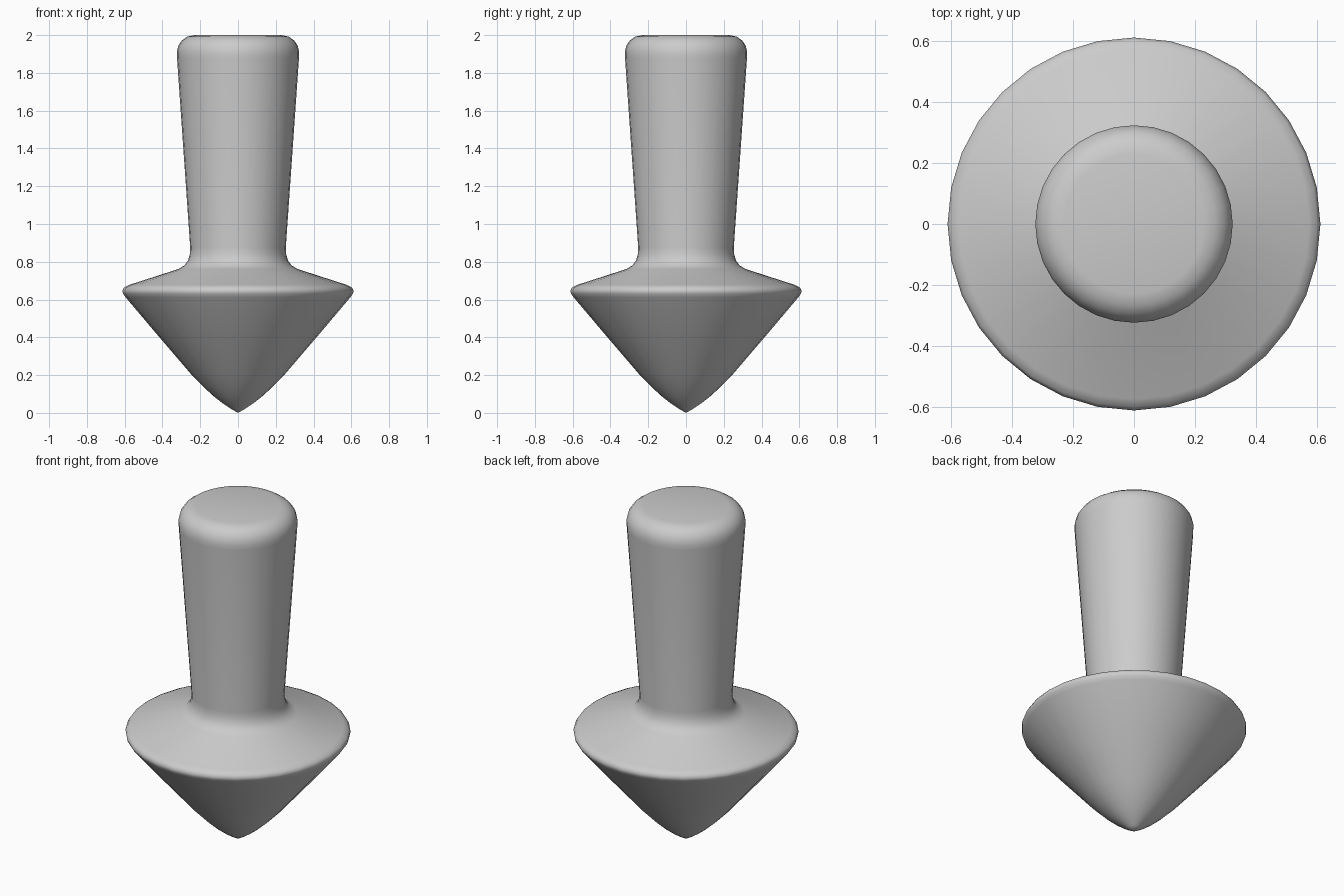
import bpy
import bmesh
from math import tau

if "Cube" in bpy.data.objects:
    bpy.data.objects.remove(bpy.data.objects["Cube"])

SIDES = 32

# Half profile (radius, height) from the pointed tip to the flat top
profile = [
    (0, 0), (0.035, 0.02), (0.08, 0.05), (0.125, 0.085), (0.18, 0.135),  # rounded tip
    (0.25, 0.207), (0.42, 0.405), (0.595, 0.612),                        # lower cone
    (0.609, 0.632), (0.612, 0.648), (0.602, 0.665), (0.575, 0.678),      # rim
    (0.315, 0.762), (0.285, 0.78), (0.265, 0.806), (0.255, 0.84),        # neck fillet
    (0.253, 0.875), (0.323, 1.88),                                       # tapered stem
    (0.324, 1.91), (0.316, 1.945), (0.297, 1.972), (0.268, 1.992),       # rounded top edge
    (0.23, 2.0), (0, 2.0),
]

# Revolve the profile around z
bm = bmesh.new()
verts = [bm.verts.new((r, 0, z)) for r, z in profile]
edges = [bm.edges.new(pair) for pair in zip(verts, verts[1:])]
bmesh.ops.spin(bm, geom=verts + edges, cent=(0, 0, 0), axis=(0, 0, 1),
               angle=tau, steps=SIDES)
bmesh.ops.remove_doubles(bm, verts=bm.verts, dist=1e-4)
bmesh.ops.recalc_face_normals(bm, faces=bm.faces)
for face in bm.faces:
    face.smooth = True

mesh = bpy.data.meshes.new("pointed_peg")
bm.to_mesh(mesh)
bm.free()
peg = bpy.data.objects.new("pointed_peg", mesh)
bpy.context.collection.objects.link(peg)
